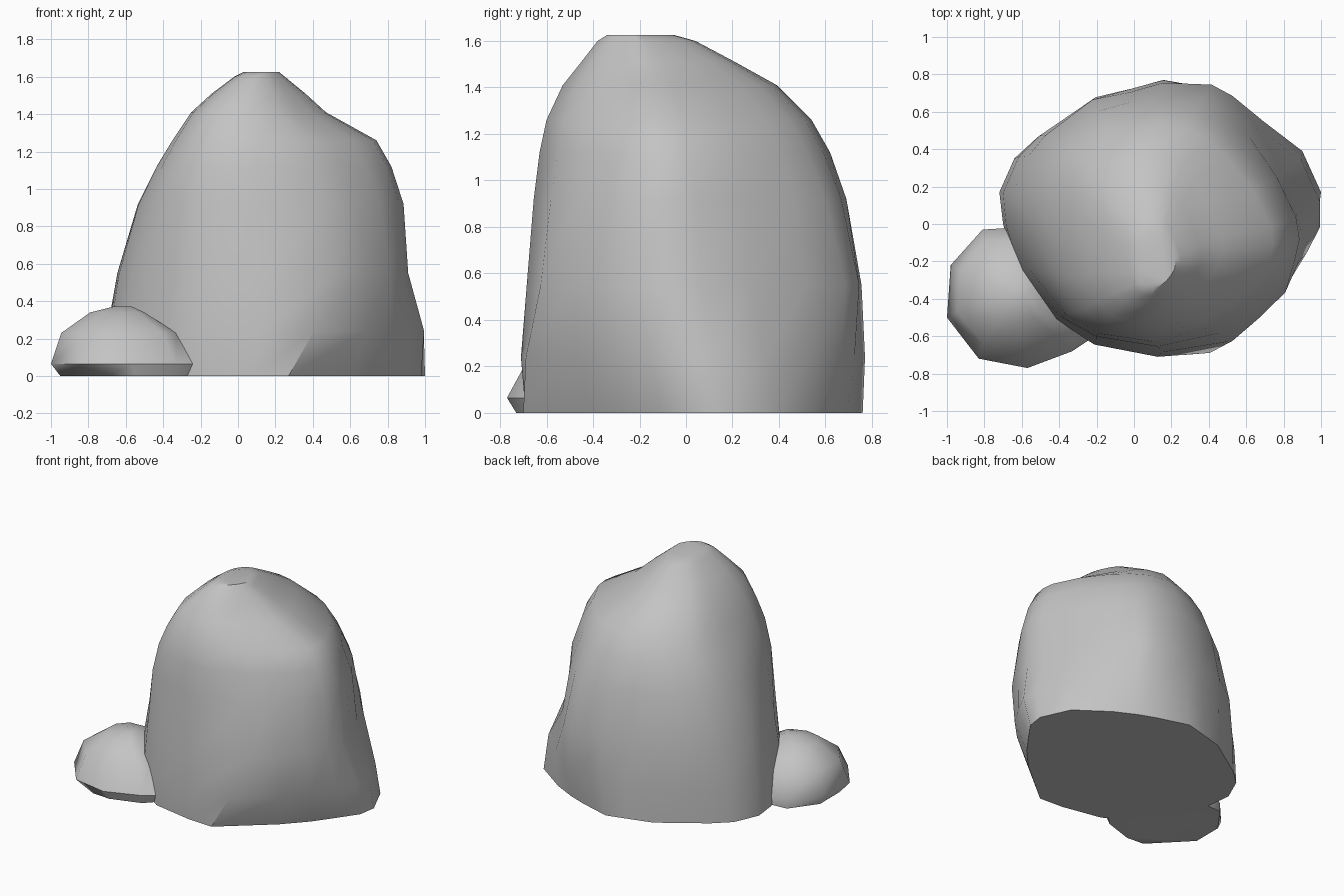
import bpy, bmesh, math

if "Cube" in bpy.data.objects:
    bpy.data.objects.remove(bpy.data.objects["Cube"], do_unlink=True)

stone = bpy.data.materials.new("grey stone")
stone.use_nodes = True
stone.diffuse_color = (0.55, 0.55, 0.55, 1)
bsdf = stone.node_tree.nodes["Principled BSDF"]
bsdf.inputs["Base Color"].default_value = stone.diffuse_color
bsdf.inputs["Roughness"].default_value = 0.9


def fit(values, new_low, new_high):
    """Stretch a list of values to a new range."""
    low, high = min(values), max(values)
    return [new_low + (v - low) / (high - low) * (new_high - new_low) for v in values]


def outline_at(z, outlines):
    """Blend between (height, outline) pairs."""
    for (z0, low), (z1, high) in zip(outlines, outlines[1:]):
        if z <= z1:
            t = (z - z0) / (z1 - z0)
            return [(a[0] + (b[0] - a[0]) * t, a[1] + (b[1] - a[1]) * t)
                    for a, b in zip(low, high)]
    return outlines[-1][1]


def loft(name, outlines, levels, smooth_angle):
    """Stack outlines, each stretched to (z, x_min, x_max, y_min, y_max)."""
    bm = bmesh.new()
    rings = []
    for z, x0, x1, y0, y1 in levels:
        xs, ys = zip(*outline_at(z, outlines))
        ring = zip(fit(xs, x0, x1), fit(ys, y0, y1))
        rings.append([bm.verts.new((x, y, z)) for x, y in ring])
    count = len(rings[0])
    for low_ring, high_ring in zip(rings, rings[1:]):
        for i in range(count):
            j = (i + 1) % count
            bm.faces.new((low_ring[i], low_ring[j], high_ring[j], high_ring[i]))
    bm.faces.new(rings[0][::-1])
    bm.faces.new(rings[-1])
    bmesh.ops.recalc_face_normals(bm, faces=bm.faces)
    mesh = bpy.data.meshes.new(name)
    bm.to_mesh(mesh)
    bm.free()
    mesh.materials.append(stone)
    obj = bpy.data.objects.new(name, mesh)
    bpy.context.collection.objects.link(obj)
    bpy.ops.object.select_all(action="DESELECT")
    obj.select_set(True)
    bpy.context.view_layer.objects.active = obj
    bpy.ops.object.shade_smooth_by_angle(angle=math.radians(smooth_angle))


# Tall boulder: outlines run counter-clockwise from the front crease.
# The foot is cut back at the front right, and the body bulges over it.
boulder_foot = [
    (0.27, -0.7), (0.62, -0.41), (0.77, -0.25), (0.88, -0.1), (0.98, 0.04),
    (1, 0.17), (0.9, 0.39), (0.66, 0.56), (0.5, 0.64), (0.37, 0.69),
    (0.13, 0.76), (-0.02, 0.72), (-0.2, 0.67), (-0.52, 0.46), (-0.64, 0.35),
    (-0.72, 0.17), (-0.7, 0), (-0.63, -0.24), (-0.43, -0.49), (-0.23, -0.63),
    (0.08, -0.69),
]
boulder_body = [
    (0.52, -0.62), (0.67, -0.49), (0.8, -0.36), (0.87, -0.2), (0.9, -0.07),
    (0.87, 0.07), (0.78, 0.28), (0.65, 0.52), (0.52, 0.69), (0.41, 0.75),
    (0.15, 0.76), (-0.02, 0.71), (-0.22, 0.67), (-0.47, 0.48), (-0.56, 0.37),
    (-0.64, 0.17), (-0.63, 0), (-0.56, -0.23), (-0.39, -0.49), (-0.2, -0.61),
    (0.15, -0.68),
]
# The crown is square at the front left and cut away at the back
boulder_crown = [
    (0.38, -0.53), (0.52, -0.44), (0.65, -0.33), (0.76, -0.2), (0.78, -0.1),
    (0.77, 0), (0.67, 0.2), (0.53, 0.38), (0.42, 0.48), (0.3, 0.55),
    (0.12, 0.58), (-0.02, 0.55), (-0.15, 0.5), (-0.3, 0.37), (-0.36, 0.25),
    (-0.39, 0.1), (-0.39, -0.08), (-0.37, -0.28), (-0.3, -0.46), (-0.18, -0.57),
    (0.1, -0.61),
]
boulder_levels = [
    (0, -0.72, 1, -0.7, 0.76),
    (0.24, -0.7, 0.995, -0.71, 0.77),
    (0.55, -0.645, 0.91, -0.685, 0.755),
    (0.92, -0.535, 0.885, -0.655, 0.69),
    (1.12, -0.435, 0.82, -0.63, 0.62),
    (1.26, -0.35, 0.74, -0.6, 0.54),
    (1.41, -0.25, 0.47, -0.53, 0.39),
    (1.51, -0.14, 0.36, -0.45, 0.21),
    (1.6, -0.02, 0.25, -0.38, 0.04),
    (1.625, 0.03, 0.22, -0.34, -0.05),
]
boulder_outlines = [(0, boulder_foot), (0.55, boulder_body), (1.2, boulder_crown)]
loft("tall_boulder", boulder_outlines, boulder_levels, 36)

# Small stone resting against the front corner, chipped under its outer edge
stone_foot = [
    (-0.55, -0.73), (-0.33, -0.66), (-0.27, -0.6), (-0.27, -0.2),
    (-0.5, -0.01), (-0.81, -0.03), (-0.95, -0.22), (-0.95, -0.45), (-0.69, -0.72),
]
stone_body = [
    (-0.57, -0.77), (-0.33, -0.68), (-0.24, -0.62), (-0.27, -0.22),
    (-0.5, -0.01), (-0.81, -0.03), (-0.98, -0.22), (-1, -0.5), (-0.83, -0.72),
]
stone_levels = [
    (0, -0.95, -0.27, -0.73, -0.01),
    (0.065, -1, -0.24, -0.77, -0.01),
    (0.23, -0.945, -0.33, -0.68, -0.08),
    (0.34, -0.79, -0.5, -0.53, -0.24),
    (0.372, -0.66, -0.57, -0.43, -0.34),
]
loft("small_stone", [(0, stone_foot), (0.065, stone_body)], stone_levels, 50)
